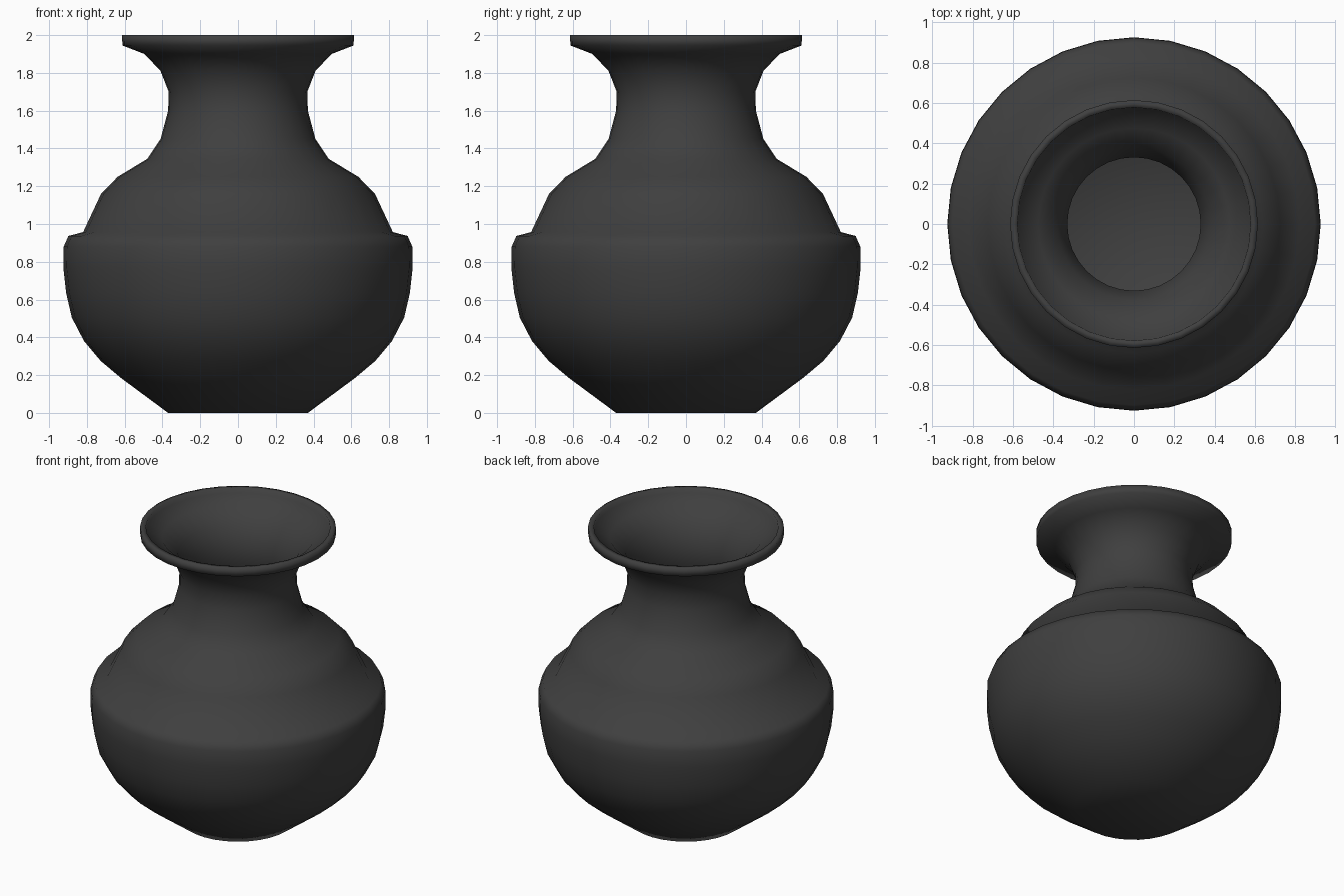
import bpy, bmesh
from math import cos, sin, tau

if "Cube" in bpy.data.objects:
    bpy.data.objects.remove(bpy.data.objects["Cube"])

SIDES = 32
# Outer profile from base to rim: (radius, height)
PROFILE = [
    (0.37, 0.0), (0.62, 0.185), (0.727, 0.275), (0.815, 0.38), (0.88, 0.505),
    (0.91, 0.635), (0.925, 0.77), (0.923, 0.88), (0.898, 0.937), (0.82, 0.957),
    (0.725, 1.16), (0.637, 1.25), (0.48, 1.345), (0.41, 1.45), (0.37, 1.6),
    (0.367, 1.7), (0.41, 1.81), (0.495, 1.9), (0.612, 1.945), (0.614, 2.0),
]

# Vase shell: stacked rings joined by quads, closed at the base
bm = bmesh.new()
rings = [[bm.verts.new((r * cos(tau * i / SIDES), r * sin(tau * i / SIDES), z))
          for i in range(SIDES)] for r, z in PROFILE]
for low, high in zip(rings, rings[1:]):
    for i in range(SIDES):
        j = (i + 1) % SIDES
        bm.faces.new((low[i], low[j], high[j], high[i]))
bm.faces.new(rings[0][::-1])
for f in bm.faces:
    f.smooth = True

mesh = bpy.data.meshes.new("vase")
bm.to_mesh(mesh)
bm.free()
vase = bpy.data.objects.new("vase", mesh)
bpy.context.collection.objects.link(vase)

# Wall thickness, inwards from the outer profile
wall = vase.modifiers.new("wall", 'SOLIDIFY')
wall.thickness = 0.036
wall.offset = -1
wall.use_even_offset = True

# Dark glaze
glaze = bpy.data.materials.new("dark_glaze")
glaze.diffuse_color = (0.05, 0.05, 0.05, 1)
glaze.use_nodes = True
glaze.node_tree.nodes["Principled BSDF"].inputs["Base Color"].default_value = glaze.diffuse_color
mesh.materials.append(glaze)
